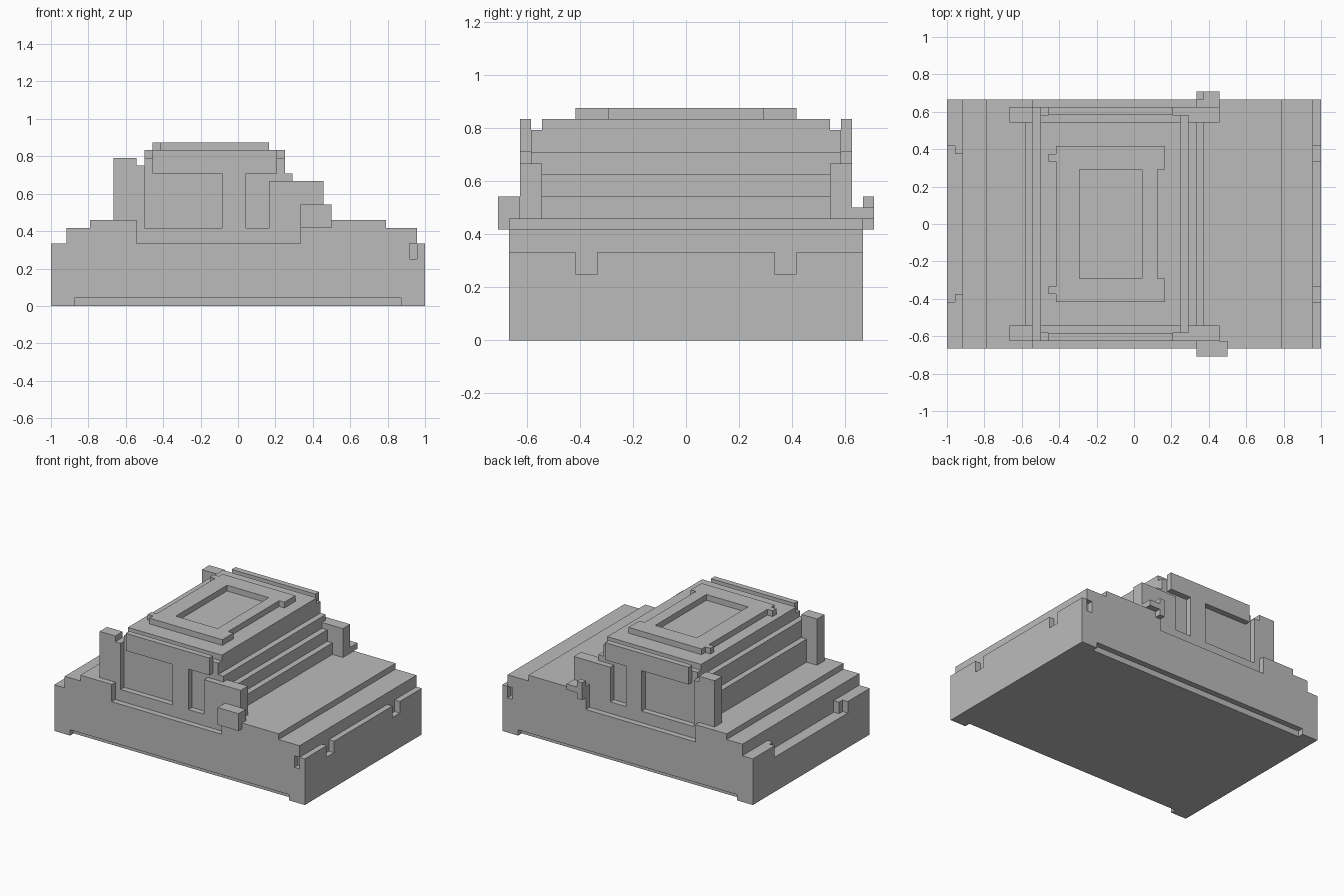
import bpy

cube = bpy.data.objects.get("Cube")
if cube:
    bpy.data.objects.remove(cube, do_unlink=True)

U = 1 / 24  # one block of the model's grid

grey = bpy.data.materials.new("plain grey")
grey.use_nodes = True
grey.diffuse_color = (0.5, 0.5, 0.5, 1)
grey.node_tree.nodes["Principled BSDF"].inputs["Base Color"].default_value = (0.5, 0.5, 0.5, 1)


def prism(name, outline, lo, hi, axis="y"):
    """Extrude an outline along y (points are x, z) or along z (points are x, y)."""
    def place(p, d):
        return (p[0] * U, d * U, p[1] * U) if axis == "y" else (p[0] * U, p[1] * U, d * U)
    n = len(outline)
    verts = [place(p, d) for d in (lo, hi) for p in outline]
    faces = [tuple(range(n)), tuple(range(2 * n - 1, n - 1, -1))]
    faces += [(i, i + n, (i + 1) % n + n, (i + 1) % n) for i in range(n)]
    if axis == "z":
        faces = [f[::-1] for f in faces]
    mesh = bpy.data.meshes.new(name)
    mesh.from_pydata(verts, [], faces)
    mesh.materials.append(grey)
    obj = bpy.data.objects.new(name, mesh)
    bpy.context.collection.objects.link(obj)
    return obj


def box(name, x, y, z):
    y0, y1 = sorted(y)
    return prism(name, [(x[0], z[0]), (x[1], z[0]), (x[1], z[1]), (x[0], z[1])], y0, y1)


def cut(obj, x, y, z):
    """Take a box out of an object."""
    cutter = box("cutter", x, y, z)
    mod = obj.modifiers.new("cut", "BOOLEAN")
    mod.operation, mod.solver, mod.object = "DIFFERENCE", "EXACT", cutter
    bpy.context.view_layer.update()
    mesh = bpy.data.meshes.new_from_object(obj.evaluated_get(bpy.context.evaluated_depsgraph_get()))
    obj.modifiers.clear()
    obj.data = mesh
    bpy.data.objects.remove(cutter, do_unlink=True)


# Stepped lower body
body = prism("body", [(-24, 0), (24, 0), (24, 8), (23, 8), (23, 10), (19, 10), (19, 11),
                      (-19, 11), (-19, 10), (-22, 10), (-22, 8), (-24, 8)], -16, 16)
for s in (-1, 1):
    cut(body, (-21, 21), (15 * s, 18 * s), (-1, 1))    # sill groove
    cut(body, (-13, 8), (15 * s, 18 * s), (8, 12))     # door recess
    cut(body, (-12, -2), (14 * s, 18 * s), (10, 12))   # rear window foot
    cut(body, (1, 4), (14 * s, 18 * s), (10, 12))      # front window foot
    cut(body, (22, 23), (15 * s, 18 * s), (6, 8))      # side lamp slot
    cut(body, (23, 25), (8 * s, 10 * s), (6, 9))       # bumper notch
# Tail recess
cut(body, (-25, -23), (-10, 10), (6, 9))
cut(body, (-24, -22), (-9, 9), (6, 8))

# Cabin with stepped front and rear screens
prism("cabin", [(-14, 11), (9, 11), (9, 13), (8, 13), (8, 15), (7, 15), (7, 17), (6, 17),
                (6, 19), (-12, 19), (-12, 18), (-13, 18), (-13, 15), (-14, 15)], -14, 14)
box("cabin_top", (-12, 6), (-13, 13), (19, 20))

# Side pillars and roof rails
for s, side in ((-1, "front"), (1, "back")):
    lo, hi = sorted((13 * s, 15 * s))
    prism(side + "_rear_pillar", [(-16, 11), (-12, 11), (-12, 18), (-13, 18), (-13, 19), (-16, 19)], lo, hi)
    box(side + "_middle_pillar", (-2, 1), (14 * s, 15 * s), (11, 17))
    box(side + "_screen_pillar", (4, 11), (13 * s, 15 * s), (11, 16))
    box(side + "_roof_rail", (-11, 5), (14 * s, 15 * s), (17, 20))

# Roof plate with tabs and a hatch opening
half = [(3, 7), (4, 7), (4, 10), (-10, 10), (-10, 9), (-11, 9), (-11, 8), (-10, 8)]
roof = prism("roof_plate", half + [(x, -y) for x, y in reversed(half)], 20, 21, "z")
cut(roof, (-7, 1), (-7, 7), (20, 22))

# Mirrors
box("front_mirror", (8, 12), (-17, -15), (10, 13))
box("back_mirror_stem", (8, 9), (15, 17), (10, 12))
box("back_mirror_arm", (9, 11), (15, 17), (11, 12))
box("back_mirror_tip", (8, 9), (16, 17), (12, 13))
